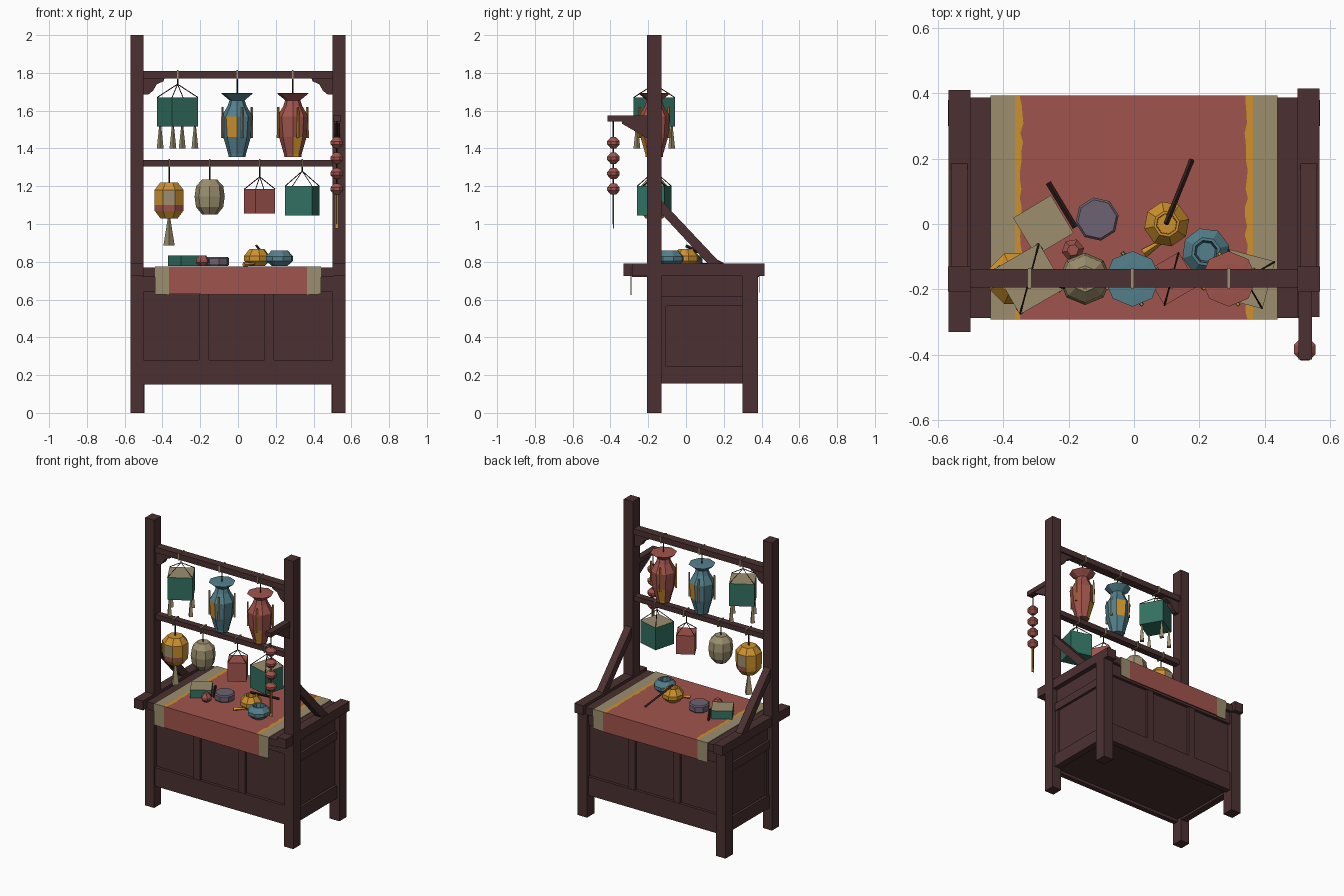
import bpy, bmesh, math, random
from mathutils import Vector, Matrix

if "Cube" in bpy.data.objects:
    bpy.data.objects.remove(bpy.data.objects["Cube"])
random.seed(4)

MATS = {}
def mat(name, r, g, b):
    m = bpy.data.materials.new(name)
    m.diffuse_color = [((c / 255 + 0.055) / 1.055) ** 2.4 for c in (r, g, b)] + [1]
    m.use_nodes = True
    m.node_tree.nodes["Principled BSDF"].inputs["Base Color"].default_value = m.diffuse_color
    MATS[name] = m
mat("wood", 76, 48, 49)
mat("dark_cord", 50, 31, 29)
mat("red", 160, 84, 76)
mat("tan", 156, 143, 110)
mat("orange", 205, 145, 45)
mat("green", 50, 112, 97)
mat("teal", 84, 128, 140)
mat("purple", 108, 98, 113)

def finish(name, bm, *mats):
    bmesh.ops.recalc_face_normals(bm, faces=bm.faces)
    me = bpy.data.meshes.new(name)
    bm.to_mesh(me)
    bm.free()
    for m in mats:
        me.materials.append(MATS[m])
    ob = bpy.data.objects.new(name, me)
    bpy.context.collection.objects.link(ob)
    return ob

def box(name, x0, x1, y0, y1, z0, z1, m="wood", rot=0, lid=None):
    bm = bmesh.new()
    c = Vector(((x0 + x1) / 2, (y0 + y1) / 2, (z0 + z1) / 2))
    M = Matrix.Translation(c) @ Matrix.Rotation(math.radians(rot), 4, 'Z') @ Matrix.Diagonal((x1 - x0, y1 - y0, z1 - z0, 1))
    bmesh.ops.create_cube(bm, size=1, matrix=M)
    if lid:
        for f in bm.faces:
            f.material_index = int(f.calc_center_median().z > z1 - 0.001)
    return finish(name, bm, m, lid or m)

def prism(name, pts, axis, a, b, m="wood"):
    # extrude a 2D outline along x (pts are y,z) or y (pts are x,z)
    bm = bmesh.new()
    mk = (lambda p, d: (d, p[0], p[1])) if axis == 'x' else (lambda p, d: (p[0], d, p[1]))
    f = bm.faces.new([bm.verts.new(mk(p, a)) for p in pts])
    r = bmesh.ops.extrude_face_region(bm, geom=[f])
    off = Vector((b - a, 0, 0) if axis == 'x' else (0, b - a, 0))
    bmesh.ops.translate(bm, verts=[v for v in r["geom"] if isinstance(v, bmesh.types.BMVert)], vec=off)
    return finish(name, bm, m)

def rod(name, p, q, r1, r2=None, m="dark_cord", n=4):
    p, q = Vector(p), Vector(q)
    bm = bmesh.new()
    R = (q - p).to_track_quat('Z', 'Y').to_matrix().to_4x4()
    bmesh.ops.create_cone(bm, cap_ends=True, segments=n, radius1=r1, radius2=r2 or r1, depth=(q - p).length,
                          matrix=Matrix.Translation((p + q) / 2) @ R)
    return finish(name, bm, m)

def lathe(name, x, y, prof, n, m, rot=0, accents=(), rule=None, inset=0):
    # faceted turned body; rule(column, row) gives the accent index or 0
    bm = bmesh.new()
    rings = []
    for r, z in prof:
        rings.append([bm.verts.new((x + r * math.cos(t), y + r * math.sin(t), z))
                      for t in (math.radians(rot) + k * 2 * math.pi / n for k in range(n))])
    picked = []
    for i in range(len(rings) - 1):
        for k in range(n):
            f = bm.faces.new((rings[i][k], rings[i][(k + 1) % n], rings[i + 1][(k + 1) % n], rings[i + 1][k]))
            idx = rule(k, i) if rule else 0
            if idx:
                picked.append((f, idx))
    bm.faces.new(rings[0])
    bm.faces.new(rings[-1])
    if inset:
        bmesh.ops.inset_individual(bm, faces=[f for f, _ in picked], thickness=inset)
    for f, idx in picked:
        f.material_index = idx
    return finish(name, bm, m, *accents)

# --- timber frame ---
Y = -0.168
for s, side in ((-1, "left"), (1, "right")):
    def sbox(name, a, b, *r):
        return box(side + name, min(s * a, s * b), max(s * a, s * b), *r)
    sbox("_post", 0.50, 0.57, -0.207, -0.13, 0, 2)
    sbox("_back_leg", 0.495, 0.57, 0.30, 0.38, 0, 0.73)
    y0, y1 = (-0.33, 0.41) if s < 0 else (-0.285, 0.415)
    sbox("_table_beam", 0.50, 0.568, y0, y1, 0.725, 0.79)
    sbox("_side_panel", 0.51, 0.535, -0.14, 0.31, 0.16, 0.73)
    sbox("_side_bottom_rail", 0.505, 0.552, -0.14, 0.31, 0.155, 0.245)
    sbox("_side_mid_rail", 0.505, 0.552, -0.14, 0.31, 0.565, 0.62)
    sbox("_side_stile", 0.505, 0.545, -0.14, -0.105, 0.245, 0.565)
    prism(side + "_brace", [(-0.135, 1.13), (0.19, 0.785), (0.12, 0.785), (-0.135, 1.06)], 'x', s * 0.51, s * 0.56)
    prism(side + "_corner_bracket", [(s * a, z) for a, z in
          ((0.505, 1.78), (0.385, 1.78), (0.395, 1.755), (0.43, 1.74), (0.45, 1.705), (0.475, 1.685), (0.505, 1.685))],
          'y', -0.185, -0.15)
box("top_rail", -0.505, 0.505, -0.195, -0.138, 1.77, 1.81)
box("middle_rail", -0.505, 0.505, -0.19, -0.145, 1.305, 1.34)
box("table_top", -0.505, 0.505, -0.287, 0.387, 0.72, 0.77)
box("cabinet_floor", -0.51, 0.51, -0.17, 0.34, 0.17, 0.185)
for nm, a, b, pa, pb in (("front", -0.2, -0.165, -0.18, -0.168), ("back", 0.325, 0.365, 0.33, 0.345)):
    box(nm + "_panel", -0.505, 0.505, pa, pb, 0.17, 0.73)
    box(nm + "_bottom_rail", -0.505, 0.505, a, b, 0.15, 0.28)
    box(nm + "_upper_rail", -0.505, 0.505, a, b, 0.64, 0.725)
    for x in (-0.18, 0.165):
        box(nm + "_stile", x - 0.026, x + 0.026, a + 0.003, b - 0.003, 0.27, 0.65)

# --- table cloth with tan borders and ragged orange stripes ---
bm = bmesh.new()
path = [(-0.293, 0.63), (-0.293, 0.775)] + [(-0.293 + 0.686 * k / 24, 0.775) for k in range(1, 25)] + [(0.393, 0.64)]
rows = []
for y, z in path:
    hang = z < 0.7
    j = [0.362 if hang else random.uniform(0.338, 0.35) for _ in range(2)]
    xs = (-0.44, -0.365, -j[0], j[1], 0.365, 0.44)
    rows.append([bm.verts.new((x, y, z + (random.uniform(-0.006, 0.006) if hang else 0))) for x in xs])
for ri, (a, b) in enumerate(zip(rows, rows[1:])):
    for k in range(5):
        f = bm.faces.new((a[k], a[k + 1], b[k + 1], b[k]))
        f.material_index = (1, 2, 0, 2, 1)[k]
        if k in (1, 3) and ri in (0, len(rows) - 2):
            f.material_index = 0
cloth = finish("table_cloth", bm, "red", "tan", "orange")
cloth.modifiers.new("thickness", 'SOLIDIFY').thickness = 0.005

# --- hanging helpers ---
def cord(x, z, top):
    zr, h = (1.79, 0.024) if top else (1.322, 0.021)
    box("cord_loop", x - 0.004, x + 0.004, -0.199, -0.134, zr - h, zr + h, "tan")
    rod("hanging_cord", (x, Y, z), (x, Y, zr - 0.01), 0.004)

def tassel(x, y, z0, z1, w=0.018, m="tan"):
    rod("tassel", (x, y, z0), (x, y, z1), w, 0.006, m)

def box_lantern(name, x, z0, z1, side, rot, m, lid, apex):
    h = side / 2
    box(name, x - h, x + h, Y - h, Y + h, z0, z1, m, rot, lid)
    corners = []
    for k in range(4):
        t = math.radians(rot + 45 + 90 * k)
        c = (x + h * 1.4 * math.cos(t), Y + h * 1.4 * math.sin(t))
        rod("lantern_string", (c[0], c[1], z1), (x, Y, apex), 0.0025)
        corners.append(c)
    cord(x, apex, apex > 1.5)
    return corners

# --- upper row of lanterns ---
for cx, cy in box_lantern("green_box_lantern", -0.32, 1.515, 1.67, 0.16, 30, "green", "tan", 1.74):
    tassel(-0.32 + (cx + 0.32) * 0.85, Y + (cy - Y) * 0.85, 1.40, 1.515)
vase = [(0.045, 1.355), (0.047, 1.37), (0.073, 1.46), (0.082, 1.57), (0.05, 1.625), (0.04, 1.655), (0.085, 1.692), (0.05, 1.694)]
lathe("teal_vase_lantern", -0.005, Y, vase, 8, "teal", 0, ("orange",),
      lambda k, i: int(k in (1, 5) and i in (2,)), 0.014)
lathe("red_vase_lantern", 0.29, Y, vase, 8, "red", 0, ("orange",),
      lambda k, i: int(k in (2, 6) and i in (0, 1)))
for x, c in ((-0.005, "tan"), (0.29, "orange")):
    cord(x, 1.69, True)
    for k in range(4):
        t = math.radians(20 + 90 * k)
        tassel(x + 0.082 * math.cos(t), Y + 0.082 * math.sin(t), 1.455, 1.62, 0.008, c)

# --- lower row of lanterns ---
lathe("orange_round_lantern", -0.365, Y, [(0.05, 1.03), (0.082, 1.07), (0.084, 1.10), (0.084, 1.18), (0.05, 1.22)], 8,
      "orange", 22.5, ("red", "tan"), lambda k, i: 2 if k in (1, 5) and i == 2 else int(i == 1 and k in (0, 1, 4, 5, 6)))
cord(-0.365, 1.22, False)
tassel(-0.365, Y, 0.885, 1.035, 0.03)
lathe("tan_round_lantern", -0.15, Y, [(0.04, 1.05), (0.072, 1.09), (0.08, 1.145), (0.072, 1.2), (0.04, 1.235)], 8, "tan", 0)
cord(-0.15, 1.23, False)
box_lantern("red_box_lantern", 0.115, 1.055, 1.185, 0.12, 30, "red", "red", 1.25)
box_lantern("green_cube_lantern", 0.34, 1.045, 1.2, 0.15, -15, "green", "tan", 1.28)

# --- side arm with a string of beads ---
box("side_arm", 0.503, 0.545, -0.415, -0.13, 1.543, 1.575)
prism("side_arm_bracket", [(-0.34, 1.55), (-0.34, 1.532), (-0.2, 1.45), (-0.2, 1.55)], 'x', 0.51, 0.54)
rod("bead_cord", (0.523, -0.384, 1.0), (0.523, -0.384, 1.575), 0.004)
for z in (1.43, 1.348, 1.267, 1.185):
    lathe("paper_bead", 0.523, -0.384, [(0.015, z - 0.03), (0.036, z - 0.008), (0.036, z + 0.008), (0.015, z + 0.03)], 8, "red", 22.5)
box("bead_tag", 0.514, 0.532, -0.387, -0.381, 0.976, 1.157, "orange")

# --- goods on the table ---
T = 0.777
box("table_box_lantern", -0.345, -0.21, -0.072, 0.063, T, 0.833, "green", 31, "tan")
rod("loose_stick", (-0.262, 0.126, 0.785), (-0.18, -0.01, 0.785), 0.008)
lathe("purple_drum", -0.113, 0.015, [(0.06, T), (0.067, 0.787), (0.067, 0.818), (0.06, 0.826)], 8, "purple", 10)
lathe("small_red_lantern", -0.187, -0.08, [(0.018, T), (0.035, 0.795), (0.035, 0.812), (0.018, 0.834)], 6, "red", 10)
lathe("table_orange_lantern", 0.1, 0, [(0.042, T), (0.07, 0.805), (0.07, 0.83), (0.04, 0.868), (0.032, 0.868), (0.03, 0.80)],
      8, "orange", 12, ("red",))
rod("lantern_stick", (0.098, 0.0, 0.885), (0.177, 0.196, 0.787), 0.008)
rod("loose_tassel", (0.09, -0.05, 0.79), (0.03, -0.09, 0.785), 0.005, 0.014, "orange")
lathe("table_teal_lantern", 0.22, -0.085, [(0.042, T), (0.074, 0.805), (0.074, 0.828), (0.045, 0.86), (0.036, 0.86), (0.03, 0.81)],
      8, "teal", 15)
